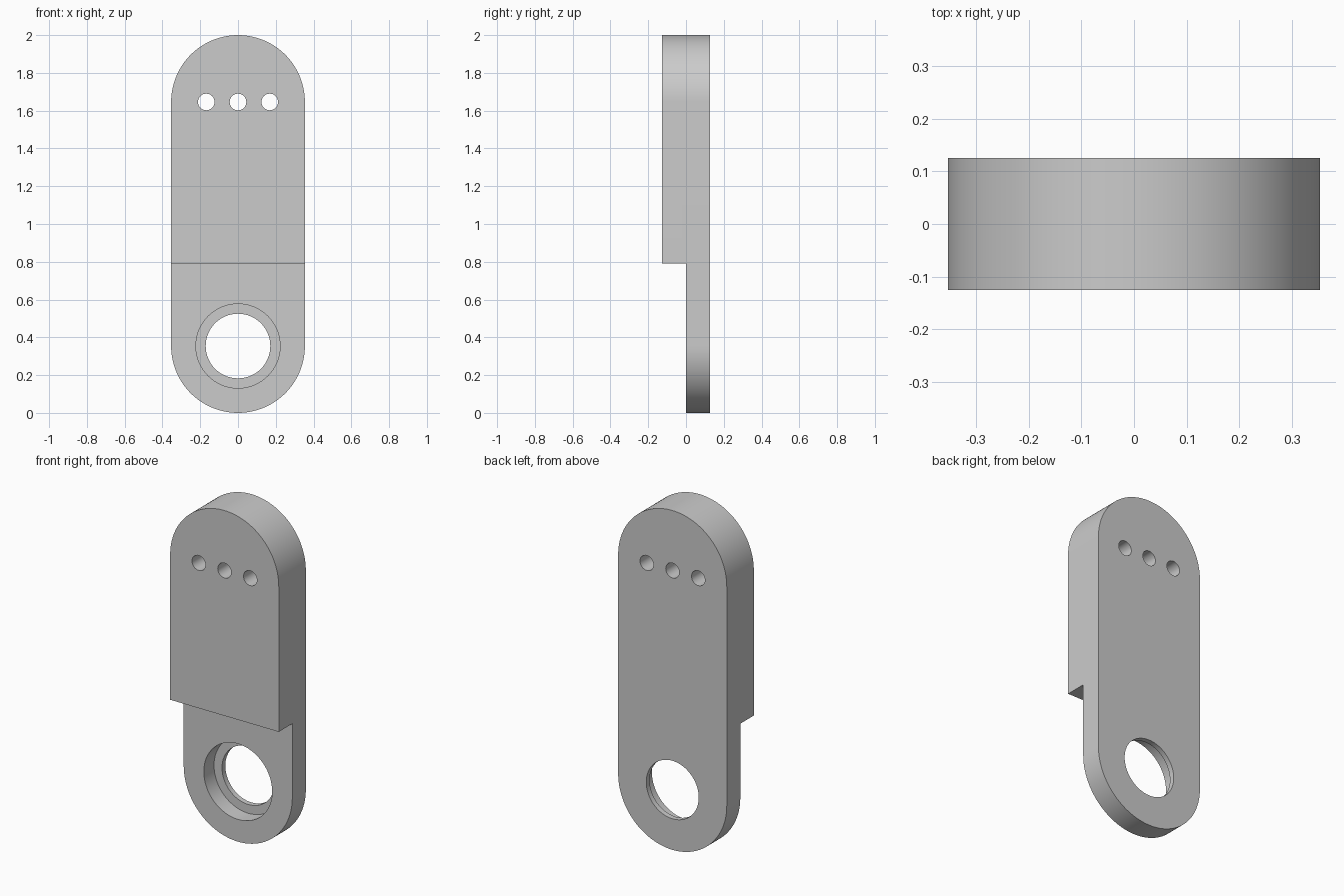
import bpy, bmesh
from math import pi, sin, cos, radians

cube = bpy.data.objects.get("Cube")
if cube:
    bpy.data.objects.remove(cube)

HALF_W, HALF_T, HEIGHT = 0.354, 0.126, 2.0
STEP_Z = 0.79            # underside of the thick upper section
RING_Z = HALF_W          # centre of the large bore
PIN_Z = HEIGHT - HALF_W  # row of small holes

grey = bpy.data.materials.new("plain grey")
grey.use_nodes = True
grey.diffuse_color = (0.6, 0.6, 0.6, 1)
grey.node_tree.nodes["Principled BSDF"].inputs["Base Color"].default_value = (0.6, 0.6, 0.6, 1)


def prism(name, outline, y0, y1):
    """Extrude an x-z outline from y0 to y1."""
    bm = bmesh.new()
    face = bm.faces.new([bm.verts.new((x, y0, z)) for x, z in outline])
    side = bmesh.ops.extrude_face_region(bm, geom=[face])["geom"]
    moved = [v for v in side if isinstance(v, bmesh.types.BMVert)]
    bmesh.ops.translate(bm, verts=moved, vec=(0, y1 - y0, 0))
    bmesh.ops.recalc_face_normals(bm, faces=bm.faces)
    mesh = bpy.data.meshes.new(name)
    bm.to_mesh(mesh)
    bm.free()
    mesh.materials.append(grey)
    obj = bpy.data.objects.new(name, mesh)
    bpy.context.collection.objects.link(obj)
    return obj


def arc(cx, cz, r, start, sweep, n):
    return [(cx + r * cos(start + sweep * i / n), cz + r * sin(start + sweep * i / n))
            for i in range(n + 1)]


def cylinder(name, x, z, r, y0, y1, n=64):
    return prism(name, arc(x, z, r, 0, 2 * pi, n)[:-1], y0, y1)


# Rounded link body
outline = arc(0, PIN_Z, HALF_W, 0, pi, 64) + arc(0, HALF_W, HALF_W, pi, pi, 64)
body = prism("link_body", outline, -HALF_T, HALF_T)

# Front relief, stepped bore and three pin holes
cutters = [
    prism("relief_cutter", [(-1, -1), (1, -1), (1, STEP_Z), (-1, STEP_Z)], -1, 0),
    cylinder("counterbore_cutter", 0, RING_Z, 0.223, -0.5, 0.095),
    cylinder("bore_cutter", 0, RING_Z, 0.171, -0.5, 0.5),
]
for x in (-0.168, 0, 0.168):
    cutters.append(cylinder("pin_hole_cutter", x, PIN_Z, 0.044, -0.5, 0.5, 32))

bpy.ops.object.select_all(action="DESELECT")
bpy.context.view_layer.objects.active = body
body.select_set(True)
for cutter in cutters:
    cutter.hide_render = True
    mod = body.modifiers.new("cut", "BOOLEAN")
    mod.operation = "DIFFERENCE"
    mod.solver = "EXACT"
    mod.object = cutter
    bpy.ops.object.modifier_apply(modifier=mod.name)
    bpy.data.objects.remove(cutter)

bpy.ops.object.shade_smooth_by_angle(angle=radians(30))
